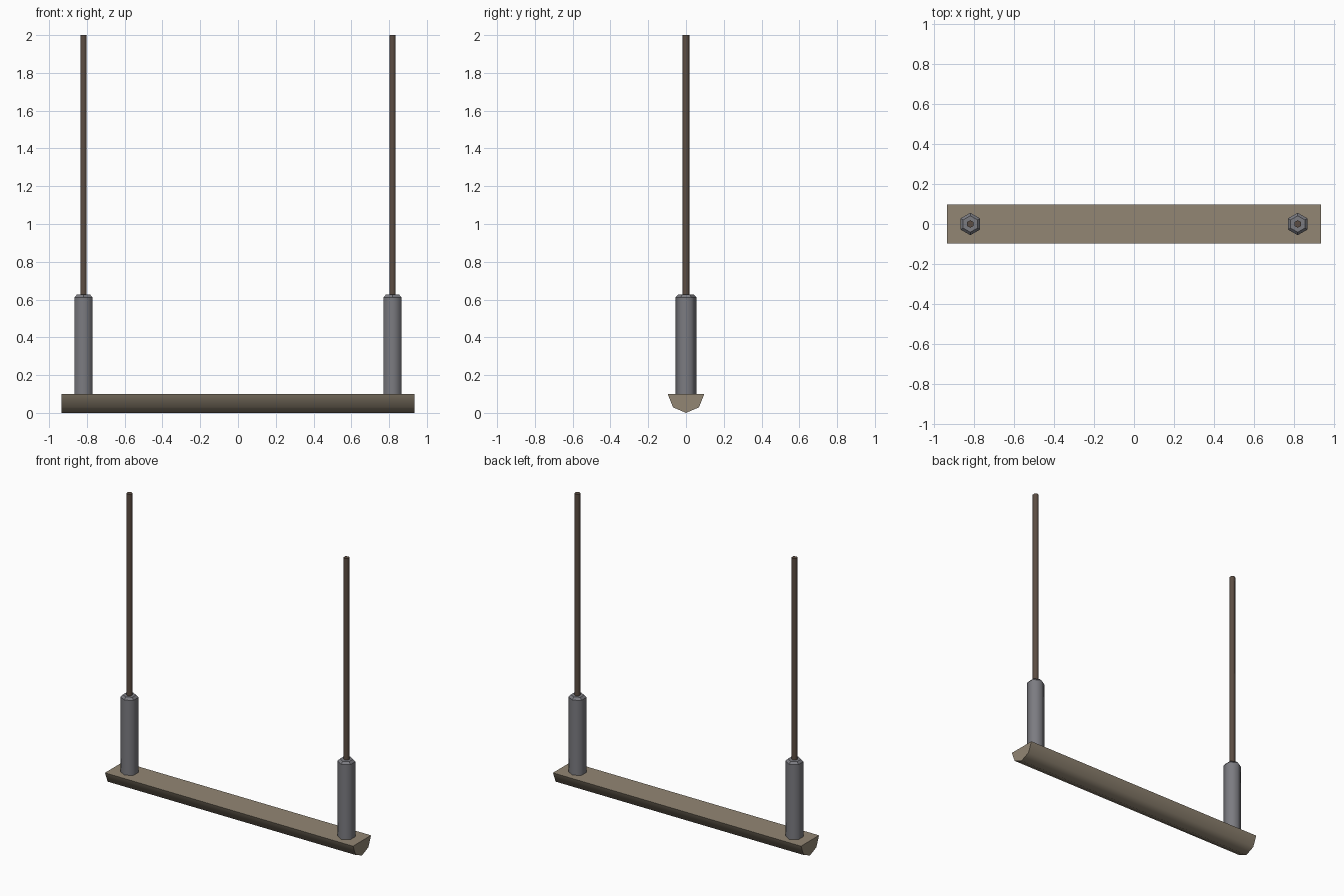
import bpy, math

if "Cube" in bpy.data.objects:
    bpy.data.objects.remove(bpy.data.objects["Cube"])


def material(name, rgb):
    m = bpy.data.materials.new(name)
    m.diffuse_color = (*rgb, 1)
    m.use_nodes = True
    m.node_tree.nodes["Principled BSDF"].inputs["Base Color"].default_value = m.diffuse_color
    return m


WOOD = material("tan wood", (0.29, 0.24, 0.175))
GREY = material("grey padding", (0.20, 0.20, 0.22))
ROPE = material("dark brown rope", (0.107, 0.075, 0.056))


def loft(name, rings, mat):
    """Skin equal-sized rings, cap both ends, return the object."""
    n = len(rings[0])
    verts = [p for r in rings for p in r]
    faces = [tuple(reversed(range(n))),
             tuple(range(len(verts) - n, len(verts)))]
    for k in range(len(rings) - 1):
        for i in range(n):
            j = (i + 1) % n
            faces.append((k * n + i, k * n + j, (k + 1) * n + j, (k + 1) * n + i))
    me = bpy.data.meshes.new(name)
    me.from_pydata(verts, [], faces)
    me.materials.append(mat)
    ob = bpy.data.objects.new(name, me)
    bpy.context.collection.objects.link(ob)
    return ob


def hex_ring(x, r, z):
    angles = [math.pi / 2 + i * math.pi / 3 for i in range(6)]
    return [(x + r * math.cos(a), r * math.sin(a), z) for a in angles]


def smooth(ob, test):
    for f in ob.data.polygons:
        f.use_smooth = test(f)


# Bar: lower half of an octagon, flat on top, rounded shading underneath
R, TOP = 0.097, 0.1
half = [(R * math.cos(a), TOP + TOP * math.sin(a))
        for a in (math.pi + i * math.pi / 4 for i in range(5))]
bar = loft("bar", [[(x, y, z) for y, z in half] for x in (-0.935, 0.935)], WOOD)
smooth(bar, lambda f: abs(f.normal.x) < 0.5 and f.normal.z < 0.5)

# Padded sleeves and ropes on both sides
for side, x in (("left", -0.818), ("right", 0.818)):
    sleeve = loft(side + "_sleeve",
                  [hex_ring(x, 0.056, 0.09), hex_ring(x, 0.056, 0.611),
                   hex_ring(x, 0.041, 0.626)], GREY)
    rope = loft(side + "_rope",
                [hex_ring(x, 0.019, 0.6), hex_ring(x, 0.019, 2.0)], ROPE)
    for ob in (sleeve, rope):
        smooth(ob, lambda f: abs(f.normal.z) < 0.3)
